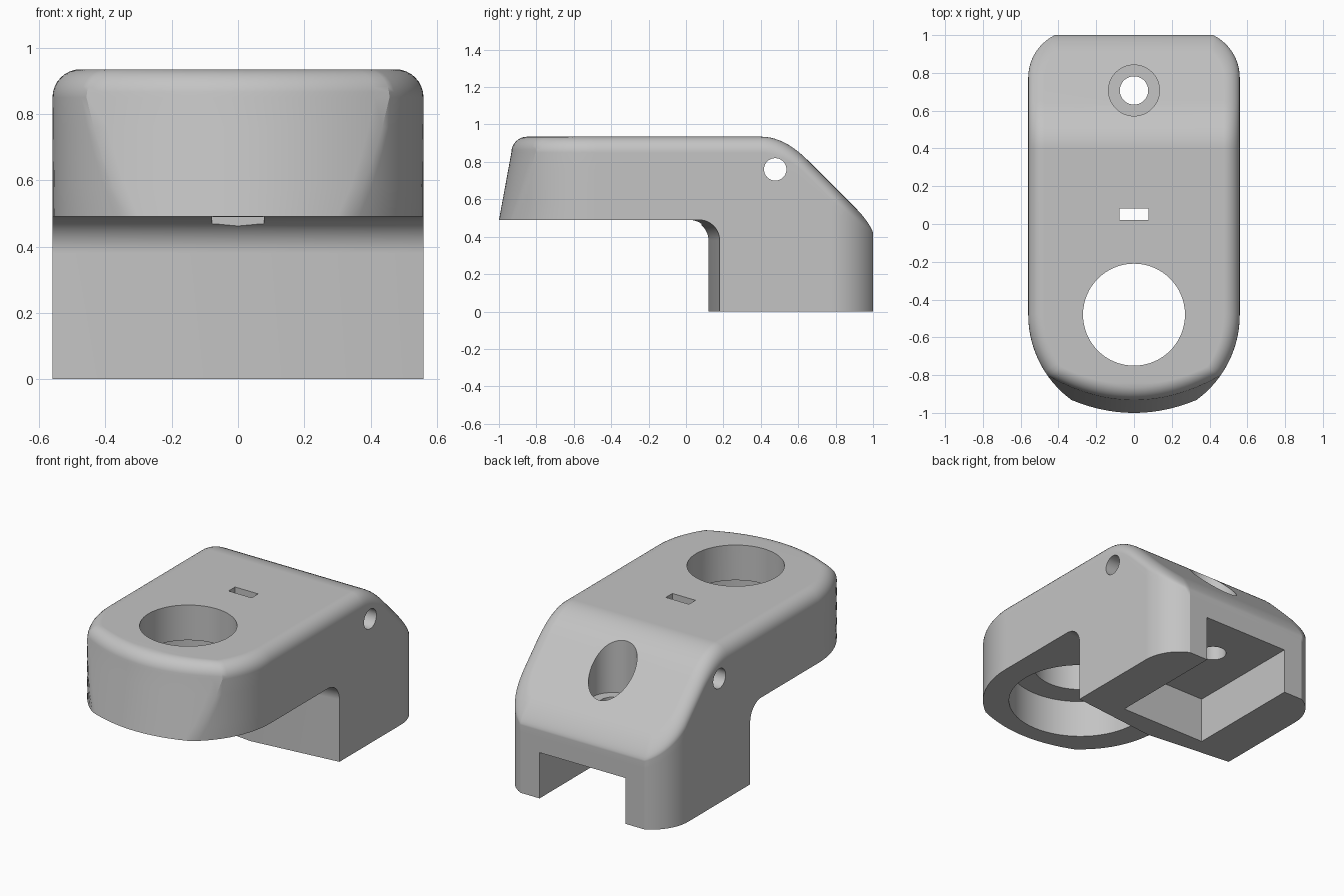
import bpy, bmesh
from math import sin, cos, pi, sqrt, asin, atan2
from mathutils import Matrix

if "Cube" in bpy.data.objects:
    bpy.data.objects.remove(bpy.data.objects["Cube"], do_unlink=True)

grey = bpy.data.materials.new("plain grey")
grey.use_nodes = True
grey.diffuse_color = (0.55, 0.55, 0.55, 1)
grey.node_tree.nodes["Principled BSDF"].inputs["Base Color"].default_value = grey.diffuse_color

HALF = 0.56        # half width
TOP = 0.935        # roof height
UNDER = 0.49       # underside of the overhang
HOLE_Y = -0.48     # centre of the large round opening
FILLET = 0.085


def make_object(name, bm):
    bmesh.ops.recalc_face_normals(bm, faces=bm.faces)
    mesh = bpy.data.meshes.new(name)
    bm.to_mesh(mesh)
    bm.free()
    mesh.materials.append(grey)
    obj = bpy.data.objects.new(name, mesh)
    bpy.context.collection.objects.link(obj)
    return obj


def roof(y):
    """Flat top that bends smoothly into the 45 degree rear slope."""
    if y < 0.4:
        return TOP
    return TOP - (y - 0.4) ** 2 * 2 if y < 0.65 else 1.46 - y


def outline(inset, lean):
    """Half of the plan outline, from the rear to the front."""
    pts = []
    # Rear corner arc, cut off by the flat back
    r = 0.25 - inset
    end = asin((0.225 - inset) / r)
    for i in range(11):
        a = end * (1 - i / 10)
        pts.append((0.31 + r * cos(a), 0.775 + r * sin(a)))
    # Straight side
    pts += [(HALF - inset, 0.65 - 0.025 * i) for i in range(11)]
    pts.append((HALF - inset, 0))
    # Side arc around the large opening, up to the leaning front
    r = HALF - inset

    def front(x):
        return -1 + lean + inset + x * x / 1.6

    low, high = 0.1, r
    for i in range(40):
        mid = (low + high) / 2
        if front(mid) > HOLE_Y - sqrt(r * r - mid * mid):
            low = mid
        else:
            high = mid
    end = atan2(HOLE_Y - front(low), low)
    pts += [(r * cos(end * i / 12), HOLE_Y - r * sin(end * i / 12)) for i in range(13)]
    # Shallow front arc
    for i in range(1, 11):
        x = low + (0.02 - low) * i / 10
        pts.append((x, front(x)))
    return pts


def build_body():
    bm = bmesh.new()
    loops = []

    def add_loop(inset, lean, height):
        half = outline(inset, lean)
        ring = half + [(-x, y) for x, y in reversed(half)]
        loops.append([bm.verts.new((x, y, height(y))) for x, y in ring])

    def drop(y):
        return FILLET - 0.04 * min(max((y - 0.8) / 0.2, 0), 1)

    def wall(t):
        def height(y):
            top = roof(y) - drop(y)
            low = min(UNDER, 0.6 * top)
            return low + (top - low) * t
        return height

    # Walls, with the front leaning back
    add_loop(0, 0, lambda y: 0)
    for i in range(5):
        add_loop(0, 0.066 * i / 4, wall(i / 4))
    # Rounded upper rim
    for i in range(1, 9):
        a = pi / 2 * i / 8
        add_loop(FILLET * (1 - cos(a)), 0.066,
                 lambda y, a=a: roof(y) - drop(y) * (1 - sin(a)))
    for lower, upper in zip(loops, loops[1:]):
        n = len(lower)
        for i in range(n):
            j = (i + 1) % n
            bm.faces.new((lower[i], lower[j], upper[j], upper[i]))
    # Roof strips and flat base
    cap = loops[-1]
    for i in range(n // 2 - 1):
        bm.faces.new((cap[i], cap[i + 1], cap[n - 2 - i], cap[n - 1 - i]))
    bm.faces.new(loops[0])
    return make_object("bracket_body", bm)


def box(name, x, y0, y1, z0, z1):
    bm = bmesh.new()
    bmesh.ops.create_cube(bm, size=1)
    for v in bm.verts:
        v.co = (x * 2 * v.co.x, y0 + (y1 - y0) * (v.co.y + 0.5), z0 + (z1 - z0) * (v.co.z + 0.5))
    return make_object(name, bm)


def cylinder(name, radius, y, z0, z1, sideways=False):
    bm = bmesh.new()
    bmesh.ops.create_cone(bm, cap_ends=True, segments=64, radius1=radius, radius2=radius, depth=z1 - z0)
    if sideways:
        bmesh.ops.rotate(bm, verts=bm.verts, matrix=Matrix.Rotation(pi / 2, 3, "Y"))
    bmesh.ops.translate(bm, verts=bm.verts, vec=(0, y, (z0 + z1) / 2))
    return make_object(name, bm)


def overhang_cutter():
    """Space under the overhang: rounded inner corner, shallow V in plan."""
    profile = [(0.12, -0.1), (-1.4, -0.1), (-1.4, UNDER)]
    for i in range(13):
        a = pi / 2 * (1 - i / 12)
        profile.append((0.01 + 0.11 * cos(a), UNDER - 0.11 + 0.11 * sin(a)))
    bm = bmesh.new()
    sections = [[bm.verts.new((x, y + 0.06 * abs(x) / HALF, z)) for y, z in profile]
                for x in (-0.7, 0, 0.7)]
    n = len(profile)
    for a, b in zip(sections, sections[1:]):
        for i in range(n):
            j = (i + 1) % n
            bm.faces.new((a[i], a[j], b[j], b[i]))
    bm.faces.new(sections[0])
    bm.faces.new(sections[-1])
    return make_object("overhang_space", bm)


body = build_body()
cutters = [
    overhang_cutter(),
    box("rear_pocket", 0.29, 0.26, 1.2, -0.1, 0.28),
    box("top_slot", 0.078, 0.02, 0.083, 0.3, 1.1),
    cylinder("large_opening", 0.27, HOLE_Y, 0.3, 1.1),
    cylinder("lower_recess", 0.41, HOLE_Y, 0.3, 0.72),
    cylinder("screw_hole", 0.075, 0.707, 0.1, 1.1),
    cylinder("screw_head_recess", 0.135, 0.707, 0.55, 1.1),
    cylinder("cross_hole", 0.06, 0.477, 0.76 - 0.8, 0.76 + 0.8, sideways=True),
]

# Cut every opening out of the body
bpy.ops.object.select_all(action="DESELECT")
bpy.context.view_layer.objects.active = body
body.select_set(True)
for cutter in cutters:
    cutter.hide_render = True
    cut = body.modifiers.new(cutter.name, "BOOLEAN")
    cut.operation = "DIFFERENCE"
    cut.solver = "EXACT"
    cut.object = cutter
    bpy.ops.object.modifier_apply(modifier=cut.name)
    bpy.data.objects.remove(cutter, do_unlink=True)

# Smooth curves with crisp edges
bpy.ops.object.shade_smooth_by_angle(angle=pi / 7)
normals = body.modifiers.new("even_shading", "WEIGHTED_NORMAL")
normals.keep_sharp = True
